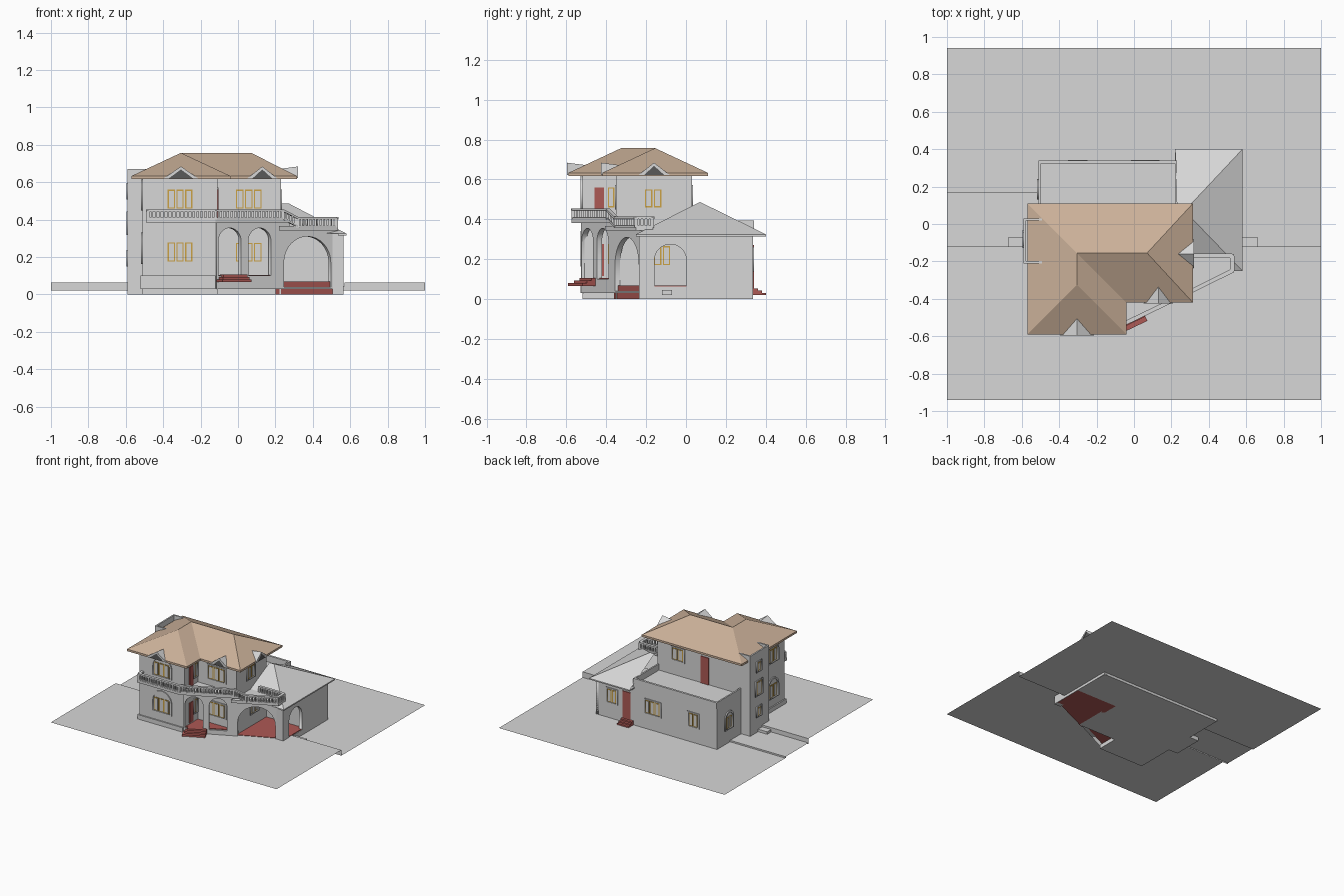
import bpy, bmesh, math
from mathutils import Vector, Matrix

if "Cube" in bpy.data.objects:
    bpy.data.objects.remove(bpy.data.objects["Cube"])

def material(name, col):
    m = bpy.data.materials.new(name)
    m.diffuse_color = (*col, 1)
    m.use_nodes = True
    m.node_tree.nodes["Principled BSDF"].inputs["Base Color"].default_value = m.diffuse_color
    return m

GREY = material("plaster grey", (.68, .68, .68))
TAN = material("roof tan", (.60, .44, .32))
RED = material("tile red", (.42, .10, .09))
GOLD = material("frame gold", (.60, .36, .06))
DARK = material("gable dark", (.10, .10, .10))

def mesh_obj(name, verts, faces, mat):
    bm = bmesh.new()
    vs = [bm.verts.new(v) for v in verts]
    for f in faces:
        bm.faces.new([vs[i] for i in f])
    bmesh.ops.recalc_face_normals(bm, faces=bm.faces[:])
    me = bpy.data.meshes.new(name)
    bm.to_mesh(me)
    bm.free()
    me.materials.append(mat)
    ob = bpy.data.objects.new(name, me)
    bpy.context.collection.objects.link(ob)
    return ob

def prism(name, pts, z0, z1, mat=GREY, M=None):
    n = len(pts)
    vs = [Vector((*p, z0)) for p in pts] + [Vector((*p, z1)) for p in pts]
    if M:
        vs = [M @ v for v in vs]
    faces = [list(range(n))[::-1], list(range(n, 2 * n))]
    faces += [[i, (i + 1) % n, n + (i + 1) % n, n + i] for i in range(n)]
    return mesh_obj(name, vs, faces, mat)

def rect(x0, x1, y0, y1):
    return [(x0, y0), (x1, y0), (x1, y1), (x0, y1)]

def frame(o, u):
    """Wall frame: local x along the wall, y up, z outward."""
    u = Vector((*u, 0)).normalized()
    n = u.cross(Vector((0, 0, 1)))
    M = Matrix((u, (0, 0, 1), n)).transposed().to_4x4()
    M.translation = Vector((*o, 0))
    return M

def arch(c, w, z0, z1, seg=16):
    r = w / 2
    return [(c - r, z0), (c + r, z0)] + [
        (c + r * math.cos(math.pi * i / seg), z1 - r + r * math.sin(math.pi * i / seg))
        for i in range(seg + 1)]

def panel(name, loops, half, M, mat=GREY):
    """Flat wall with holes, from filled 2D outlines."""
    cu = bpy.data.curves.new(name, 'CURVE')
    cu.dimensions, cu.fill_mode, cu.extrude = '2D', 'BOTH', half
    for loop in loops:
        s = cu.splines.new('POLY')
        s.points.add(len(loop) - 1)
        for p, q in zip(s.points, loop):
            p.co = (*q, 0, 1)
        s.use_cyclic_u = True
    tmp = bpy.data.objects.new(name + "_outline", cu)
    bpy.context.collection.objects.link(tmp)
    dg = bpy.context.evaluated_depsgraph_get()
    me = bpy.data.meshes.new_from_object(tmp.evaluated_get(dg))
    bpy.data.objects.remove(tmp)
    me.materials.clear()
    me.materials.append(mat)
    ob = bpy.data.objects.new(name, me)
    ob.matrix_world = M
    bpy.context.collection.objects.link(ob)

def window(name, M, c, w, z0, z1, n=2, arch_top=None):
    """Gold-framed panes in a grey surround."""
    step = w / n
    for i in range(n):
        a, b = c - w / 2 + i * step + .004, c - w / 2 + (i + 1) * step - .004
        prism(name + "_pane_frame", rect(a, b, z0, z1), -.002, .004, GOLD, M)
        prism(name + "_glass", rect(a + .006, b - .006, z0 + .006, z1 - .006), -.002, .006, GREY, M)
    if arch_top:
        panel(name + "_surround", [arch(c, w + .04, z0 - .012, arch_top),
                                   arch(c, w + .012, z0 - .003, arch_top - .014)], .008, M)
    else:
        panel(name + "_surround", [rect(c - w/2 - .012, c + w/2 + .012, z0 - .012, z1 + .012),
                                   rect(c - w/2, c + w/2, z0 - .003, z1 + .003)], .006, M)

def bar(name, p, q, w, h, mat=GREY):
    p, q = Vector(p), Vector(q)
    d = q - p
    s = Vector((-d.y, d.x, 0)).normalized() * w / 2
    up = Vector((0, 0, h))
    vs = [p - s, p + s, p + s + up, p - s + up, q - s, q + s, q + s + up, q - s + up]
    mesh_obj(name, vs, [(3, 2, 1, 0), (4, 5, 6, 7), (0, 1, 5, 4), (1, 2, 6, 5),
                        (2, 3, 7, 6), (3, 0, 4, 7)], mat)

# Ground terraces: front lawn higher than the side path and back yard
FZ, MZ, BZ = .065, .03, .02
def sheet(name, x0, x1, y0, y1, z):
    mesh_obj(name, [(x, y, z) for x, y in rect(x0, x1, y0, y1)], [(0, 1, 2, 3)], GREY)
sheet("front_ground", -1, 1, -.94, -.12, FZ)
sheet("side_path", -1, -.5, -.12, .17, MZ)
sheet("back_ground_side", -.5, 1, -.12, .17, BZ)
sheet("back_ground", -1, 1, .17, .94, BZ)
for x0, x1 in ((-1, -.59), (.57, 1)):
    mesh_obj("ground_step", [(x0, -.12, BZ), (x1, -.12, BZ), (x1, -.12, FZ), (x0, -.12, FZ)], [(0, 1, 2, 3)], GREY)
prism("path_edge", rect(-1, -.51, .165, .172), BZ, MZ + .002)
prism("left_garden_step", rect(-.67, -.59, -.12, -.07), MZ, .05)
prism("right_garden_step", rect(.56, .66, -.12, -.07), BZ, .045)

# Main two-storey body, stair tower and back extension
prism("main_house", [(-.51, -.52), (-.11, -.52), (-.11, -.35), (.23, -.35), (.23, .03), (-.51, .03)], 0, .62)
prism("front_plinth", rect(-.52, -.12, -.53, -.3), .03, .10)
prism("stair_tower", rect(-.59, -.5, -.21, .03), 0, .61)
prism("tower_parapet_left", rect(-.59, -.578, -.21, .03), .6, .67)
for y in (-.21, .018):
    prism("tower_parapet_end", rect(-.59, -.49, y, y + .012), .6, .67)
prism("back_extension", rect(-.51, .23, .03, .335), 0, .345)
prism("extension_parapet_back", rect(-.51, .23, .323, .34), .345, .395)
for x in (-.51, .218):
    prism("extension_parapet_side", rect(x, x + .012, .03, .335), .345, .395)

# Main hipped roof with front wing
E, T = .633, .757
eave = [(-.57, -.59), (-.04, -.59), (-.04, -.42), (.315, -.42), (.315, .11), (-.57, .11)]
prism("roof_eave", eave, .617, E, TAN)
mesh_obj("main_roof", [(*p, E) for p in eave] + [(-.305, -.325, T), (-.305, -.155, T), (.07, -.155, T)],
         [(0, 1, 6), (1, 2, 7, 6), (2, 3, 8, 7), (3, 4, 8), (4, 5, 7, 8), (5, 0, 6, 7)], TAN)

# Small gables over the eaves
def gable(name, M, c, hw):
    z0, z1 = E - .012, .684
    verts = [(c - hw, z0, .006), (c, z1, .006), (c + hw, z0, .006), (c, .672, -.085),
             (c - hw + .028, z0, .006), (c, z1 - .016, .006), (c + hw - .028, z0, .006)]
    mesh_obj(name, [M @ Vector(v) for v in verts],
             [(0, 1, 3), (1, 2, 3), (0, 4, 5, 1), (1, 5, 6, 2)], GREY)
    mesh_obj(name + "_shadow", [M @ Vector((x, z, .003)) for x, z, _ in verts[4:]], [(0, 1, 2)], DARK)
gable("wing_gable", frame((0, -.59), (1, 0)), -.305, .092)
gable("front_gable", frame((0, -.42), (1, 0)), .13, .08)
gable("right_gable", frame((.315, 0), (0, 1)), -.16, .08)

# Annex and carport on the right
prism("annex_room", rect(.23, .56, .03, .335), 0, .33)
right = frame((.552, 0), (0, 1))
panel("carport_side_wall", [rect(-.22, .335, 0, .33), arch(-.078, .16, .062, .275)], .012, right)
prism("carport_corner", rect(.505, .564, -.235, -.20), 0, .33)
prism("carport_floor", [(.2, -.36), (.53, -.21), (.56, -.21), (.56, .03), (.2, .03)], 0, FZ + .003, RED)
mesh_obj("annex_roof", [(.23, -.25, .325), (.58, -.25, .325), (.58, .40, .325), (.22, .40, .325),
                        (.23, .07, .487), (.27, .07, .487)],
         [(0, 1, 5, 4), (1, 2, 5), (2, 3, 4, 5), (0, 3, 2, 1)], GREY)
prism("annex_eave", rect(.22, .58, .03, .40), .315, .325)
prism("annex_side_eave", rect(.535, .58, -.25, .03), .315, .325)

# Diagonal arcade: two porch arches and the carport arch
diag = frame((-.12, -.515), (.64, .305))
K = math.hypot(.64, .305) / .64
S = lambda x: (x + .12) * K
panel("arcade_wall", [[(0, .03), (S(.53), .03), (S(.53), .345), (S(.27), .345), (S(.27), .385), (0, .385)],
                      arch(S(-.05), .12 * K, .1, .355), arch(S(.11), .12 * K, .1, .355),
                      arch(S(.365), .25 * K, .04, .31)], .014, diag)
prism("porch_floor", [(-.11, -.51), (.2, -.362), (.2, -.35), (-.11, -.35)], .03, .105, RED)
for i in range(3):
    prism("front_step", rect(S(-.12) + .015 * i, S(.035), .066 + .013 * i, .08 + .013 * i),
          -.01, .085 - .025 * i, RED, diag)
for i in range(3):
    prism("back_step", rect(.23, .33, .33, .40 - .02 * i), BZ + .011 * i, BZ + .011 * (i + 1), RED)

# Balcony floors and balustrade
prism("upper_balcony", [(-.49, -.575), (-.12, -.575), (.27, -.385), (.27, -.34), (-.49, -.34)], .382, .402)
prism("lower_terrace", [(.22, -.405), (.535, -.25), (.535, -.165), (.23, -.165)], .343, .366)

def balustrade(p, q, h=.055):
    p, q = Vector(p), Vector(q)
    bar("bottom_rail", p, q, .016, .01)
    bar("top_rail", p + Vector((0, 0, h - .012)), q + Vector((0, 0, h - .012)), .022, .012)
    n = max(2, round((q - p).length / .021))
    for i in range(n + 1):
        c = p.lerp(q, i / n)
        r = .009 if i in (0, n) else .0055
        prism("baluster", rect(c.x - r, c.x + r, c.y - r, c.y + r), c.z, c.z + h - .005)

path = [(-.48, -.52, .4), (-.48, -.565, .4), (-.12, -.565, .4), (.24, -.392, .4),
        (.32, -.352, .358), (.525, -.25, .358), (.525, -.17, .358), (.31, -.17, .358)]
for p, q in zip(path, path[1:]):
    balustrade(p, q)

# Windows
wing = frame((0, -.52), (1, 0))
front = frame((0, -.35), (1, 0))
side = frame((.23, 0), (0, 1))
wing_side = frame((-.11, 0), (0, 1))
back = frame((0, .335), (-1, 0))
upper_back = frame((0, .03), (-1, 0))
left = frame((-.51, 0), (0, -1))
tower = frame((-.59, 0), (0, -1))
window("wing_lower_window", wing, -.31, .14, .175, .278, 3, .342)
window("wing_upper_window", wing, -.31, .14, .46, .56, 3, .617)
for z in (.175, .46):
    window("front_window", front, .057, .145, z, z + .1, 3)
    window("wing_side_window", wing_side, -.375, .04, z, z + .1, 1)
    prism("balcony_door", rect(-.46, -.41, z - .06, z + .1), -.002, .005, RED, wing_side)
    window("left_window", left, .37, .10, z, z + .1, 2, z + .155)
window("side_upper_window", side, -.165, .09, .46, .55)
window("side_lower_window", side, -.12, .09, .17, .265)
window("back_window", back, -.06, .13, .15, .25, 3)
window("back_window_far", back, .30, .08, .15, .25)
window("annex_window", back, -.42, .08, .15, .25)
window("upper_back_window", upper_back, -.05, .10, .47, .56)
window("extension_side_window", left, -.185, .07, .14, .23, 2, .275)
for z, w in ((.16, .045), (.33, .07), (.52, .045)):
    window("tower_window", tower, .08, w, z, z + .065 + (w - .045) * 1.5, 1)

# Back doors
prism("annex_door", rect(-.325, -.255, .05, .27), -.002, .006, RED, back)
prism("upper_back_door", rect(.155, .225, .345, .56), -.002, .006, RED, upper_back)
